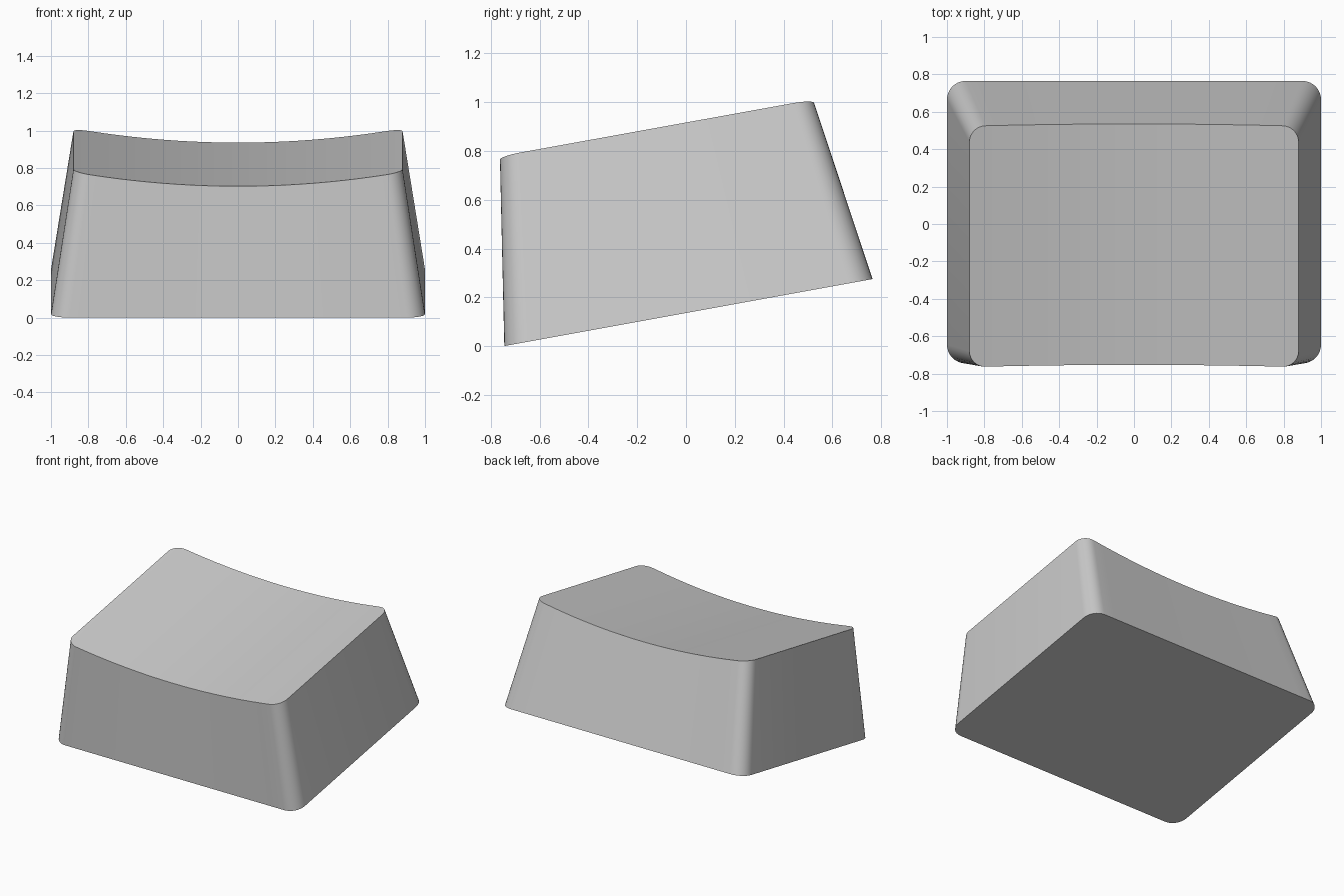
import bpy
import bmesh
from math import sin, cos, pi

cube = bpy.data.objects.get("Cube")
if cube:
    bpy.data.objects.remove(cube, do_unlink=True)

ARC, SPAN = 8, 20      # segments per corner and along front/back edges


def half_chain(half_w, y_edge, radius, side):
    """Left-to-right edge with rounded ends; side is -1 for front, 1 for back."""
    pts = []
    for i in range(ARC + 1):
        a = pi / 2 * i / ARC
        pts.append((-half_w + radius * (1 - cos(a)), y_edge - side * radius * (1 - sin(a))))
    inner = half_w - radius
    flat = [(-inner + 2 * inner * i / SPAN, y_edge) for i in range(1, SPAN)]
    return pts + flat + [(-x, y) for x, y in reversed(pts)]


def base_point(x, y):
    return x, y, 0.182 * (y + 0.745)


def top_point(x, y):
    # Sloped top, scooped across its width
    dish = 1 - (x / 0.88) ** 2
    y += 0.012 * dish
    return x, y, 0.79 + 0.181 * (y + 0.70) - 0.078 * dish


bm = bmesh.new()


def ring(half_w, front, back, radius, place):
    return [[bm.verts.new(place(x, y)) for x, y in half_chain(half_w, edge, radius, s)]
            for edge, s in ((front, -1), (back, 1))]


base_front, base_back = ring(1.0, -0.745, 0.765, 0.1, base_point)
top_front, top_back = ring(0.88, -0.765, 0.523, 0.085, top_point)

# Scooped top and flat underside, as strips from front to back
for i in range(len(top_front) - 1):
    bm.faces.new((top_front[i], top_front[i + 1], top_back[i + 1], top_back[i]))
bm.faces.new(base_front + base_back[::-1])

# Tapered walls
base_loop = base_front + base_back[::-1]
top_loop = top_front + top_back[::-1]
count = len(base_loop)
for i in range(count):
    j = (i + 1) % count
    bm.faces.new((base_loop[i], base_loop[j], top_loop[j], top_loop[i]))
bmesh.ops.recalc_face_normals(bm, faces=bm.faces)

mesh = bpy.data.meshes.new("keycap")
bm.to_mesh(mesh)
bm.free()
keycap = bpy.data.objects.new("keycap", mesh)
bpy.context.collection.objects.link(keycap)

# Plain grey plastic
grey = bpy.data.materials.new("grey plastic")
grey.use_nodes = True
colour = (0.6, 0.6, 0.6, 1)
grey.diffuse_color = colour
grey.node_tree.nodes["Principled BSDF"].inputs["Base Color"].default_value = colour
mesh.materials.append(grey)

# Smooth rounded corners with crisp rims
bpy.context.view_layer.objects.active = keycap
keycap.select_set(True)
bpy.ops.object.shade_smooth_by_angle(angle=pi / 6)
